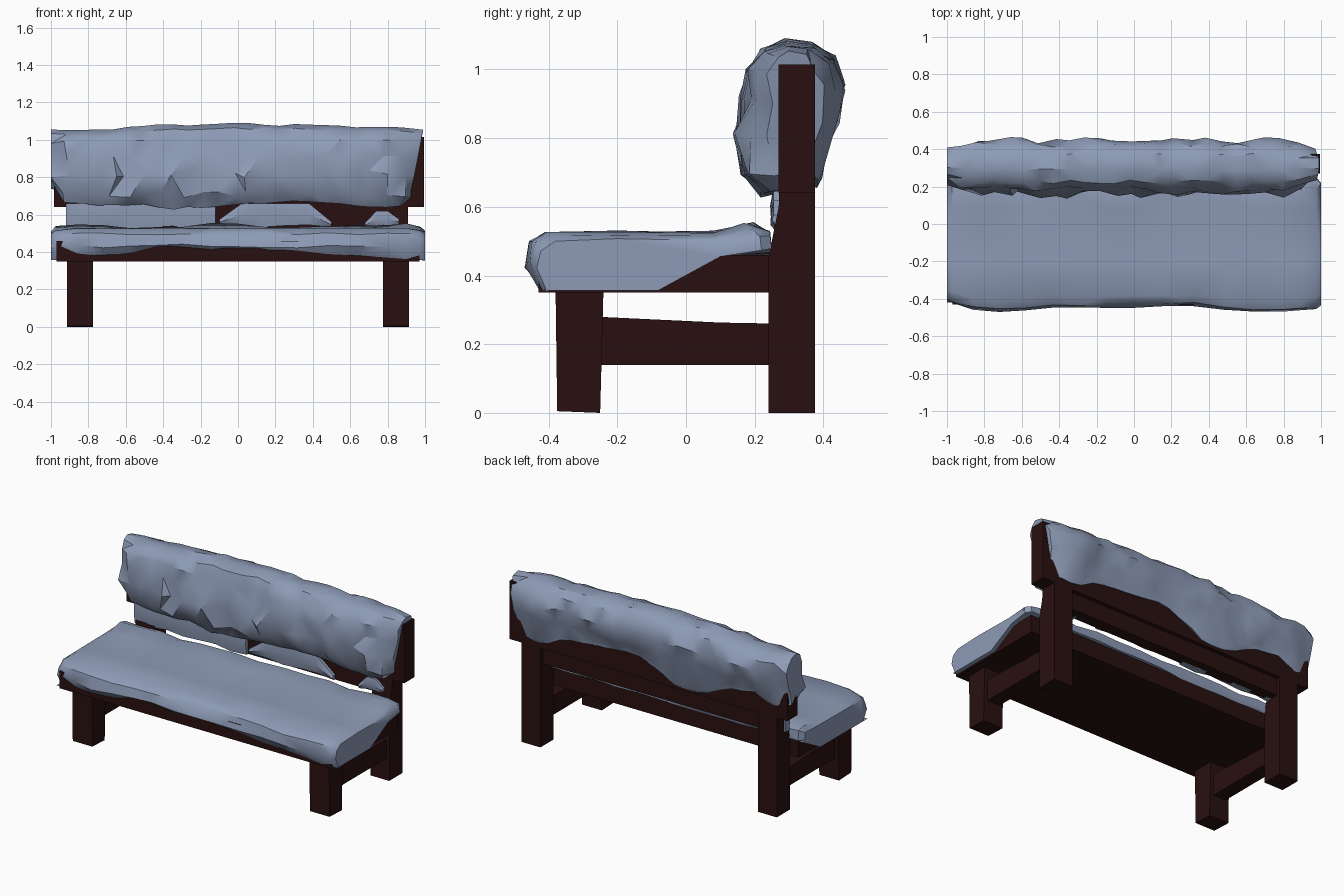
import bpy, bmesh, random, math

if "Cube" in bpy.data.objects:
    bpy.data.objects.remove(bpy.data.objects["Cube"])

rng = random.Random(4)


def material(name, rgb):
    m = bpy.data.materials.new(name)
    m.diffuse_color = (*rgb, 1)
    m.use_nodes = True
    m.node_tree.nodes["Principled BSDF"].inputs["Base Color"].default_value = m.diffuse_color
    return m


WOOD = material("dark wood", (0.022, 0.005, 0.005))
SNOW = material("blue grey snow", (0.27, 0.33, 0.47))


def loft(name, sections, mat, angle=30):
    """Closed skin through equal-length point loops, capped at both ends."""
    bm = bmesh.new()
    rings = [[bm.verts.new(p) for p in s] for s in sections]
    n = len(rings[0])
    for a, b in zip(rings, rings[1:]):
        for i in range(n):
            j = (i + 1) % n
            bm.faces.new((a[i], a[j], b[j], b[i]))
    bm.faces.new(rings[0])
    bm.faces.new(rings[-1])
    bmesh.ops.recalc_face_normals(bm, faces=bm.faces)
    bmesh.ops.triangulate(bm, faces=bm.faces)
    me = bpy.data.meshes.new(name)
    bm.to_mesh(me)
    bm.free()
    me.materials.append(mat)
    ob = bpy.data.objects.new(name, me)
    bpy.context.collection.objects.link(ob)
    bpy.ops.object.select_all(action='DESELECT')
    ob.select_set(True)
    bpy.context.view_layer.objects.active = ob
    bpy.ops.object.shade_smooth_by_angle(angle=math.radians(angle))
    return ob


def prism(name, x0, x1, yz):
    """Side profile extruded along x."""
    return loft(name, [[(x, y, z) for y, z in yz] for x in (x0, x1)], WOOD)


def box(name, x0, x1, y0, y1, z0, z1):
    return prism(name, x0, x1, [(y0, z0), (y1, z0), (y1, z1), (y0, z1)])


def curve(keys):
    """Piecewise linear function through (x, value) pairs."""
    def f(x):
        if x <= keys[0][0]:
            return keys[0][1]
        for (a, u), (b, v) in zip(keys, keys[1:]):
            if x <= b:
                return u + (v - u) * (x - a) / (b - a)
        return keys[-1][1]
    return f


def jit(a):
    return rng.uniform(-a, a)


# wooden legs and side stretchers, mirrored left and right
for s, side in ((-1, "left"), (1, "right")):
    prism("front_leg_" + side, s * 0.775, s * 0.915,
          [(-0.375, 0.005), (-0.25, 0), (-0.24, 0.37), (-0.38, 0.37)])
    prism("back_post_" + side, s * 0.775, s * 0.91,
          [(0.24, 0), (0.375, 0), (0.375, 0.95), (0.275, 0.95), (0.27, 0.6), (0.24, 0.45)])
    prism("side_stretcher_" + side, s * 0.80, s * 0.89,
          [(-0.26, 0.14), (0.26, 0.14), (0.26, 0.26), (0.1, 0.263), (-0.26, 0.28)])

# wooden planks
box("seat_plank", -0.97, 0.97, -0.43, 0.24, 0.35, 0.46)
box("back_plank", -0.985, 0.995, 0.27, 0.375, 0.64, 1.015)
box("lower_back_rail", -0.85, 0.85, 0.275, 0.35, 0.53, 0.66)

# snow on the seat: wavy lower front edge, ends folded down over the plank
front_z = curve([(-1, .37), (-.75, .385), (-.6, .385), (-.45, .42), (-.3, .41), (-.2, .39),
                 (0, .41), (.2, .37), (.4, .36), (.6, .385), (.8, .37), (1, .355)])
front_y = curve([(-1, -.41), (-.93, -.44), (-.8, -.47), (-.62, -.47), (-.5, -.445), (-.1, -.445),
                 (.3, -.435), (.6, -.465), (.95, -.465), (1, -.44)])
secs = []
for x in (-1, -.974, -.86, -.72, -.58, -.44, -.3, -.14, 0, .16, .32, .48, .64, .8, .9, .974, 1):
    fold = abs(x) > .97
    y, zf = front_y(x), front_z(x)
    b = .357 if fold else .45
    back = .18 if x < 0 else .04
    top = .515 if fold else .527
    sag = .03 if abs(x) == 1 else 0
    k = .006
    secs.append([
        (x, -.42, b), (x, y + .035, min(zf, b) if fold else zf),
        (x, y + jit(k), .435 + jit(.015)), (x, y + .012 + jit(k), .495 - sag + jit(.008)),
        (x, y + .06, top - sag * .5), (x, -.2, top - sag * .3 + jit(.004)),
        (x, .08, top - sag * .3 + jit(.004)),
        (x, .18 + jit(.02), top + .015 - sag + jit(.015)),
        (x, .245 - sag, .52 - sag * .5 + jit(.01)), (x, .25 - sag, .47 + jit(.01)),
        (x, back + .06, .455), (x, back - .12, b)])
loft("seat_snow", secs, SNOW, 40)

# snow draped over the back: lower edges in front and behind follow the drips
drip_front = curve([(-1, .78), (-.93, .66), (-.75, .64), (-.5, .655), (-.3, .63), (-.1, .645),
                    (.1, .66), (.45, .67), (.62, .64), (.85, .64), (.93, .68), (1, .72)])
drip_back = curve([(-1, .74), (-.9, .70), (-.75, .77), (-.55, .74), (-.4, .66), (-.2, .65),
                   (-.05, .74), (.1, .79), (.45, .76), (.62, .74), (.75, .67), (.9, .69), (1, .75)])
crest = curve([(-1, 1.055), (-.7, 1.055), (-.45, 1.08), (-.15, 1.08), (0, 1.095), (.2, 1.075),
               (.35, 1.085), (.6, 1.07), (.9, 1.07), (1, 1.045)])
N = 24
secs = []
for i in range(N + 1):
    x = -1 + i * 1.955 / N
    zf, zb, zt = drip_front(x), drip_back(x), crest(x)
    left, right = i == 0, i == N
    pinch = .6 if left or right else .85 if i in (1, N - 1) else 1
    prof = [(.30, zf + .01, 0), (.225, zf, .012), (.18, .5 * zf + .385, .022),
            (.162, .82, .028), (.175, .91, .022), (.185, .99, .015), (.225, zt - .025, .01),
            (.29, zt, .005), (.37, zt - .012, .008), (.425, zt - .05, .015),
            (.448, .95, .018), (.43, .86, .022), (.392, zb + .03, .008), (.385, zb, .004),
            (.35, zb + .01, 0)]
    ring = []
    for y, z, k in prof:
        y = .315 + (y - .315) * pinch + jit(k)
        lean = max(-.03, (z - .88) * .2) if right else 0
        dx = 0 if left or right else jit(k)
        ring.append((x + lean + dx, y, z + jit(k) * .8))
    secs.append(ring)
loft("back_snow", secs, SNOW, 35)


# thin snow stuck to the lower rail
def rail_snow(name, x0, x1, n, low, high):
    secs = []
    for i in range(n + 1):
        x = x0 + (x1 - x0) * i / n
        lo = low + jit(.012)
        end = i in (0, n)
        hi = lo + .03 if end and x1 > 0 else high
        secs.append([(x, .30, lo), (x, .262, lo), (x, .25 + jit(.006), (lo + hi) / 2),
                     (x, .255, hi), (x, .30, hi)])
    loft(name, secs, SNOW, 35)


rail_snow("rail_snow_left", -.92, -.12, 7, .53, .66)
rail_snow("rail_snow_middle", -.10, .50, 5, .535, .66)
rail_snow("rail_snow_right", .68, .86, 3, .535, .62)
